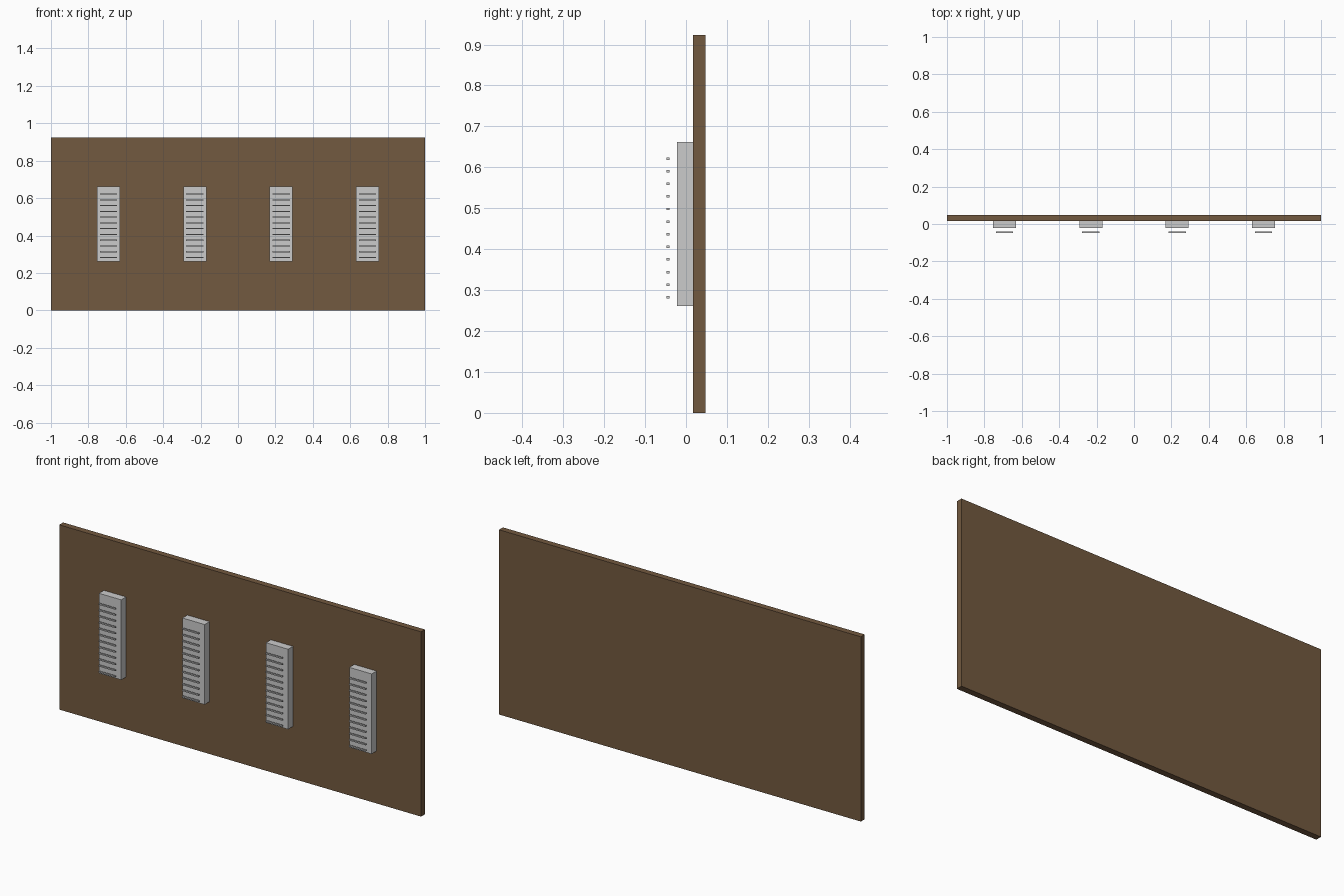
import bpy

if "Cube" in bpy.data.objects:
    bpy.data.objects.remove(bpy.data.objects["Cube"])

BROWN = bpy.data.materials.new("brown_board")
BROWN.diffuse_color = (0.17, 0.10, 0.05, 1)
BROWN.use_nodes = True
BROWN.node_tree.nodes["Principled BSDF"].inputs["Base Color"].default_value = BROWN.diffuse_color

PANEL_H = 0.923
SPACING = 0.4615       # distance between vents
SLAT_PITCH = 0.0308


def box(name, x, y, z, mat=None):
    """Box from (min, max) ranges on each axis."""
    ranges = (x, y, z)
    bpy.ops.mesh.primitive_cube_add(size=1, location=[(a + b) / 2 for a, b in ranges])
    ob = bpy.context.object
    ob.name = name
    ob.scale = [b - a for a, b in ranges]
    bpy.ops.object.transform_apply(location=False, rotation=False, scale=True)
    if mat:
        ob.data.materials.append(mat)
    return ob


# Back board
box("back_board", (-1, 1), (0.017, 0.0477), (0, PANEL_H), BROWN)

for i in range(4):
    cx = (i - 1.5) * SPACING
    # Vent block on the board front
    box(f"vent_block_{i + 1}", (cx - 0.0615, cx + 0.0615), (-0.0215, 0.017),
        (PANEL_H / 2 - 0.2, PANEL_H / 2 + 0.2))
    # Twelve thin slats floating in front of the block
    slat = box(f"vent_slats_{i + 1}", (cx - 0.0462, cx + 0.0462),
               (-0.0477, -0.0400), (0.2795, 0.2855))
    array = slat.modifiers.new("repeat", "ARRAY")
    array.count = 12
    array.use_relative_offset = False
    array.use_constant_offset = True
    array.constant_offset_displace = (0, 0, SLAT_PITCH)
